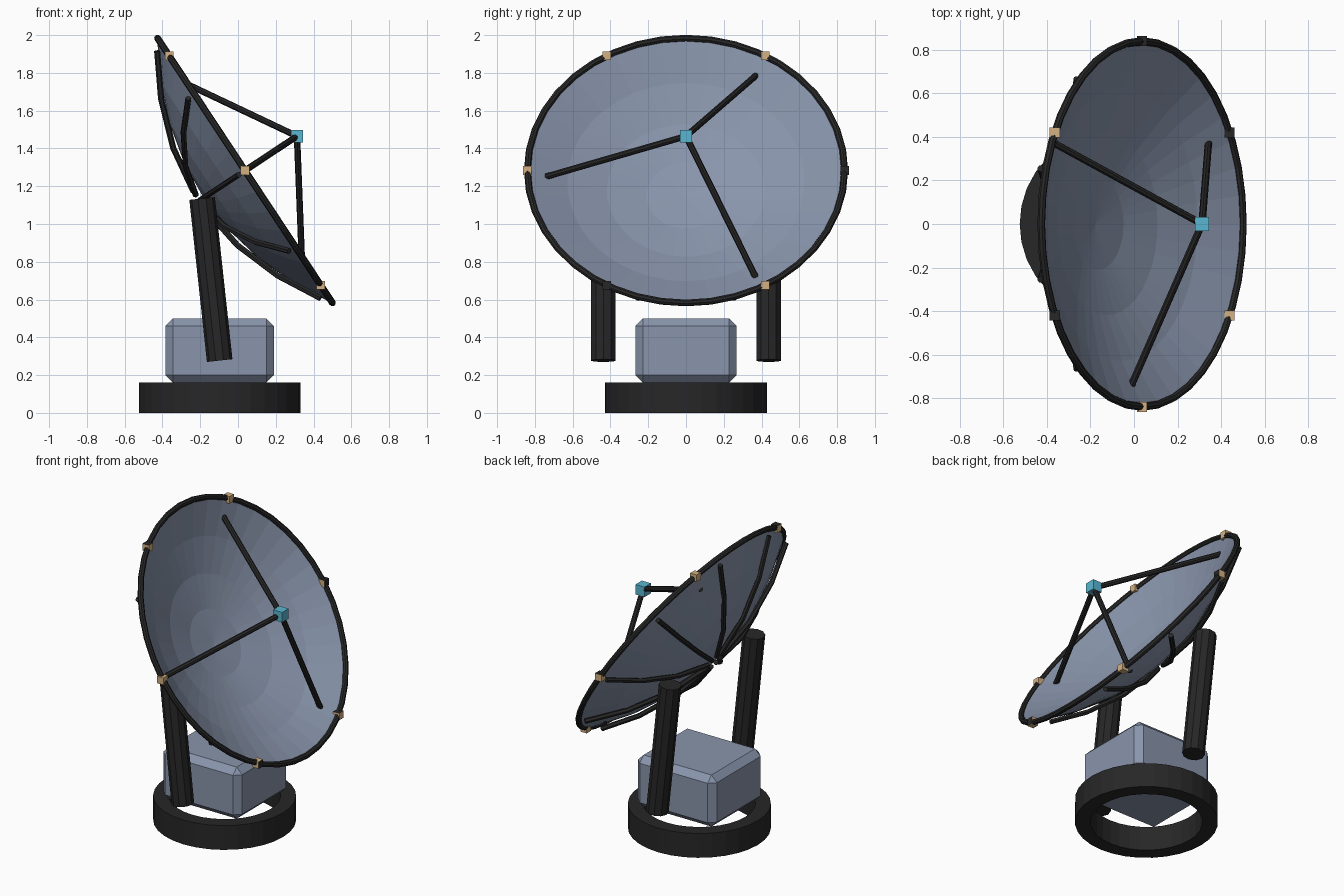
import bpy, bmesh
from math import sin, cos, pi, radians, atan2
from mathutils import Vector, Matrix

if "Cube" in bpy.data.objects:
    bpy.data.objects.remove(bpy.data.objects["Cube"])

def material(name, rgb):
    m = bpy.data.materials.new(name)
    m.diffuse_color = (*rgb, 1)
    m.use_nodes = True
    m.node_tree.nodes["Principled BSDF"].inputs["Base Color"].default_value = m.diffuse_color
    return m

slate = material("slate_grey", (0.25, 0.30, 0.41))
black = material("matt_black", (0.02, 0.02, 0.02))
cyan = material("cyan", (0.10, 0.47, 0.64))
tan = material("tan", (0.66, 0.44, 0.22))

def finish(name, bm, *mats):
    bmesh.ops.recalc_face_normals(bm, faces=bm.faces)
    me = bpy.data.meshes.new(name)
    bm.to_mesh(me)
    bm.free()
    ob = bpy.data.objects.new(name, me)
    bpy.context.collection.objects.link(ob)
    for m in mats:
        me.materials.append(m)
    return ob

def box(name, centre, size, mat, bevel=0):
    bm = bmesh.new()
    bmesh.ops.create_cube(bm, size=1)
    bmesh.ops.scale(bm, vec=size, verts=bm.verts)
    if bevel:
        bmesh.ops.bevel(bm, geom=bm.edges[:], offset=bevel, segments=1, affect='EDGES')
    bmesh.ops.translate(bm, vec=centre, verts=bm.verts)
    return finish(name, bm, mat)

def lathe(name, profile, sides, matrix, mat, closed=False):
    """Spin a (radius, height) profile round the local z axis."""
    bm = bmesh.new()
    rings = []
    for r, h in profile:
        if r == 0:
            rings.append([bm.verts.new((0, 0, h))] * sides)
        else:
            rings.append([bm.verts.new((r * cos(2 * pi * i / sides), r * sin(2 * pi * i / sides), h))
                          for i in range(sides)])
    pairs = list(zip(rings, rings[1:])) + ([(rings[-1], rings[0])] if closed else [])
    for a, b in pairs:
        for i in range(sides):
            j = (i + 1) % sides
            bm.faces.new(list(dict.fromkeys((a[i], a[j], b[j], b[i]))))
    ob = finish(name, bm, mat)
    ob.data.transform(matrix)
    return ob

def tube(name, points, radius, sides, mat):
    """Sweep a polygon along a path with capped ends."""
    bm = bmesh.new()
    pts = [Vector(p) for p in points]
    rings = []
    for k, p in enumerate(pts):
        t = (pts[min(k + 1, len(pts) - 1)] - pts[max(k - 1, 0)]).normalized()
        side = t.cross(Vector((0.31, 0.17, 0.93)) if abs(t.z) < 0.8 else Vector((0, 1, 0))).normalized()
        if k and side.dot(last) < 0.5:
            side = (last - t * last.dot(t)).normalized()
        last = side
        up = t.cross(side)
        rings.append([bm.verts.new(p + radius * (side * cos(2 * pi * i / sides) + up * sin(2 * pi * i / sides)))
                      for i in range(sides)])
    for a, b in zip(rings, rings[1:]):
        for i in range(sides):
            bm.faces.new((a[i], a[(i + 1) % sides], b[(i + 1) % sides], b[i]))
    bm.faces.new(rings[0])
    bm.faces.new(rings[-1])
    return finish(name, bm, mat)

# Tilted dish frame: local x points up the dish, local z is the dish axis
R, DEPTH = 0.84, 0.26
AXIS = Vector((0.834, 0, 0.551)).normalized()
UP = Vector((-AXIS.z, 0, AXIS.x))
CENTRE = Vector((0.037, 0, 1.283))
FRAME = Matrix.Translation(CENTRE) @ Matrix((UP, AXIS.cross(UP), AXIS)).transposed().to_4x4()

def on_dish(deg, r, h):
    t = radians(deg)
    return CENTRE + UP * r * cos(t) + Vector((0, 1, 0)) * r * sin(t) + AXIS * h

def bowl(r):
    return -DEPTH * (1 - (r / R) ** 2)

# Base ring and housing
lathe("base_ring", [(0.335, 0), (0.4275, 0), (0.4275, 0.16), (0.335, 0.16)], 32,
      Matrix.Translation((-0.0975, 0, 0)), black, closed=True)
box("housing", (-0.0975, 0, 0.33), (0.575, 0.535, 0.34), slate, 0.04)

# Support arms either side
for label, s in (("front", -1), ("back", 1)):
    tube(label + "_arm", [(-0.097, s * 0.437, 0.277), (-0.19, s * 0.437, 1.135)], 0.068, 10, black)

# Reflector bowl and rim tube
dish = lathe("dish", [(R * k / 4, bowl(R * k / 4)) for k in range(5)], 40, FRAME, slate)
solid = dish.modifiers.new("thickness", 'SOLIDIFY')
solid.thickness = 0.006
solid.offset = 0
lathe("rim", [(R + 0.018 * cos(k * pi / 4), 0.018 * sin(k * pi / 4)) for k in range(8)], 40,
      FRAME, black, closed=True)

# Back ribs
for k in range(10):
    tube(f"rib_{k + 1}", [on_dish(18 + 36 * k, r, bowl(r) - 0.03) for r in (0.06, 0.325, 0.59, 0.825)],
         0.016, 6, black)

# Feed and its three struts
FEED = CENTRE + AXIS * 0.33
box("feed", FEED, (0.066, 0.066, 0.066), cyan)
for k, deg in enumerate((-90, 30, 150)):
    tube(f"feed_strut_{k + 1}", [on_dish(deg, 0.74, bowl(0.74)), FEED], 0.017, 8, black)

# Rim blocks: tan, with a few faces black
DARK = {90: "xz", -30: "z", 150: "z", -150: "x"}
for deg in (30, 90, 150, -150, -90, -30):
    block = box(f"rim_block_{deg % 360}", on_dish(deg, R, 0), (0.046, 0.046, 0.046), tan)
    block.data.materials.append(black)
    for f in block.data.polygons:
        if any(f.normal["xyz".index(c)] > 0.9 for c in DARK.get(deg, "")):
            f.material_index = 1
